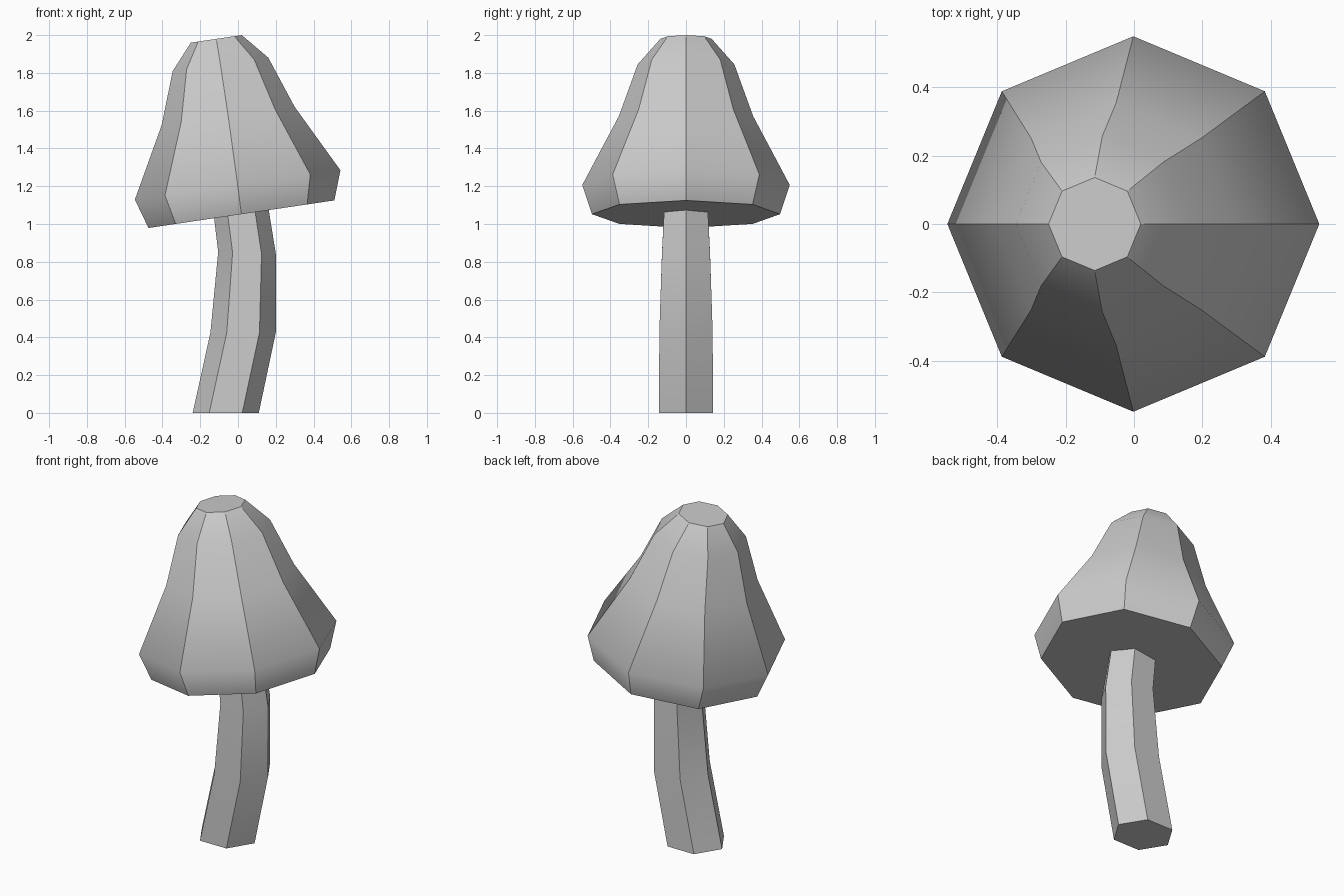
import bpy, bmesh
from math import cos, sin, tau

if "Cube" in bpy.data.objects:
    bpy.data.objects.remove(bpy.data.objects["Cube"])


def loft(name, sides, rings):
    """Closed tube through rings of (centre x, centre z, half x, half y, end rise)."""
    bm = bmesh.new()
    loops = []
    for cx, cz, rx, ry, rise in rings:
        angles = [tau * i / sides for i in range(sides)]
        loops.append([bm.verts.new((cx + rx * cos(a), ry * sin(a), cz + rise * cos(a)))
                      for a in angles])
    for low, high in zip(loops, loops[1:]):
        for i in range(sides):
            j = (i + 1) % sides
            bm.faces.new((low[i], low[j], high[j], high[i])).smooth = True
    bm.faces.new(loops[0][::-1])
    bm.faces.new(loops[-1])
    # Lengthwise edges stay crisp, while bends along the length shade smoothly
    for low, high in zip(loops, loops[1:]):
        for a, b in zip(low, high):
            bm.edges.get((a, b)).smooth = False
    for loop in (loops[0], loops[-1]):
        for i in range(sides):
            bm.edges.get((loop[i], loop[(i + 1) % sides])).smooth = False
    bmesh.ops.recalc_face_normals(bm, faces=bm.faces[:])
    mesh = bpy.data.meshes.new(name)
    bm.to_mesh(mesh)
    bm.free()
    obj = bpy.data.objects.new(name, mesh)
    bpy.context.collection.objects.link(obj)
    return obj


# Bent six-sided stem, running up into the cap
loft("stem", 6, [
    (-0.065, 0.00, 0.175, 0.165, 0),
    (0.027, 0.425, 0.173, 0.163, 0),
    (0.048, 0.845, 0.153, 0.147, -0.007),
    (-0.012, 1.27, 0.143, 0.122, 0),
])

# Tilted eight-sided cap, narrowing to a flat top
loft("cap", 8, [
    (0.018, 1.052, 0.492, 0.498, 0.073),
    (-0.002, 1.207, 0.544, 0.549, 0.078),
    (-0.052, 1.572, 0.352, 0.355, 0.048),
    (-0.093, 1.845, 0.253, 0.256, 0.036),
    (-0.115, 1.98, 0.135, 0.136, 0.02),
])
